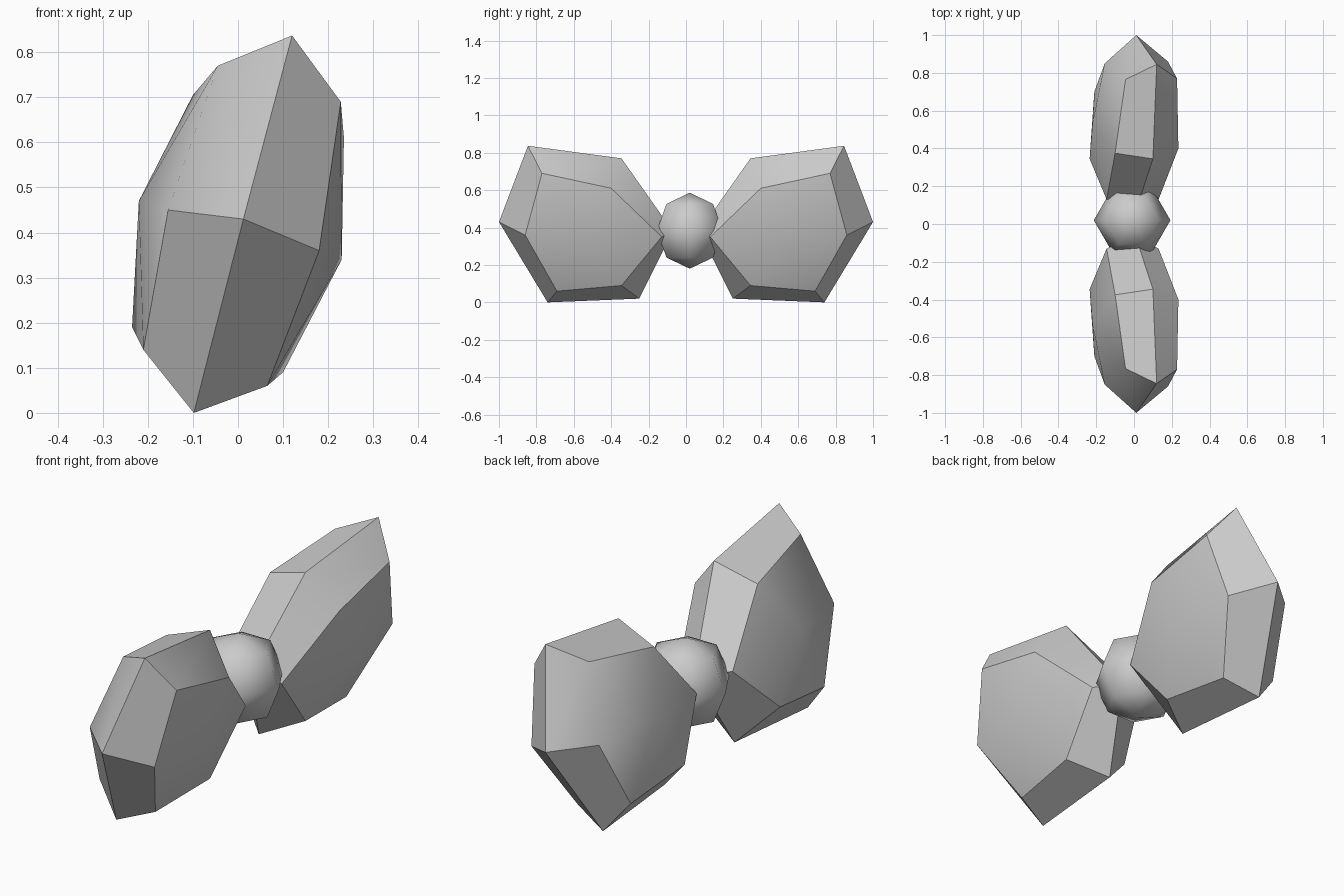
import bpy
import bmesh
from math import radians
from mathutils import Matrix

default_cube = bpy.data.objects.get("Cube")
if default_cube:
    bpy.data.objects.remove(default_cube, do_unlink=True)


def make_material(name, value):
    material = bpy.data.materials.new(name)
    material.use_nodes = True
    colour = (value, value, value, 1)
    material.diffuse_color = colour
    material.node_tree.nodes["Principled BSDF"].inputs["Base Color"].default_value = colour
    return material


def finish(name, bm, material, sharp_angle):
    bmesh.ops.recalc_face_normals(bm, faces=bm.faces[:])
    mesh = bpy.data.meshes.new(name)
    bm.to_mesh(mesh)
    bm.free()
    mesh.materials.append(material)
    obj = bpy.data.objects.new(name, mesh)
    bpy.context.collection.objects.link(obj)
    bpy.ops.object.select_all(action="DESELECT")
    obj.select_set(True)
    bpy.context.view_layer.objects.active = obj
    bpy.ops.object.shade_smooth_by_angle(angle=radians(sharp_angle))
    return obj


grey = make_material("plain grey", 0.6)

# Six-sided lobe: three leaning rings, capped by a pole on each side
right_pole = (-.22, .53, .47)
right_ring = [(-.045, .765, .77), (-.155, .85, .45), (-.21, .7, .14),
              (-.235, .345, .19), (-.145, .13, .41), (-.1, .375, .705)]
rim_ring = [(.12, .845, .837), (.012, 1, .43), (-.098, .74, 0),
            (-.07, .25, .02), (.01, .07, .38), (.1, .345, .77)]
left_ring = [(.228, .77, .69), (.18, .86, .36), (.065, .69, .06),
             (.1, .345, .09), (.13, .13, .35), (.235, .4, .61)]
left_pole = (.23, .53, .34)


def make_lobe(name, side):
    bm = bmesh.new()

    def add(point):
        x, y, z = point
        return bm.verts.new((x, y * side, z))

    rings = [[add(p) for p in ring] for ring in (right_ring, rim_ring, left_ring)]
    poles = [add(right_pole), add(left_pole)]
    count = len(rim_ring)
    for i in range(count):
        j = (i + 1) % count
        for first, second in zip(rings, rings[1:]):
            bm.faces.new((first[i], first[j], second[j], second[i]))
        for pole, ring in zip(poles, (rings[0], rings[-1])):
            bm.faces.new((pole, ring[i], ring[j]))
    return finish(name, bm, grey, 38)


make_lobe("front_lobe", -1)
make_lobe("back_lobe", 1)

# Coarse ball joining the lobes
bm = bmesh.new()
placement = Matrix.Translation((-.01, .02, .383)) @ Matrix.Rotation(radians(30), 4, "Z")
bmesh.ops.create_uvsphere(bm, u_segments=6, v_segments=4, radius=.203, matrix=placement)
finish("centre_ball", bm, grey, 80)
